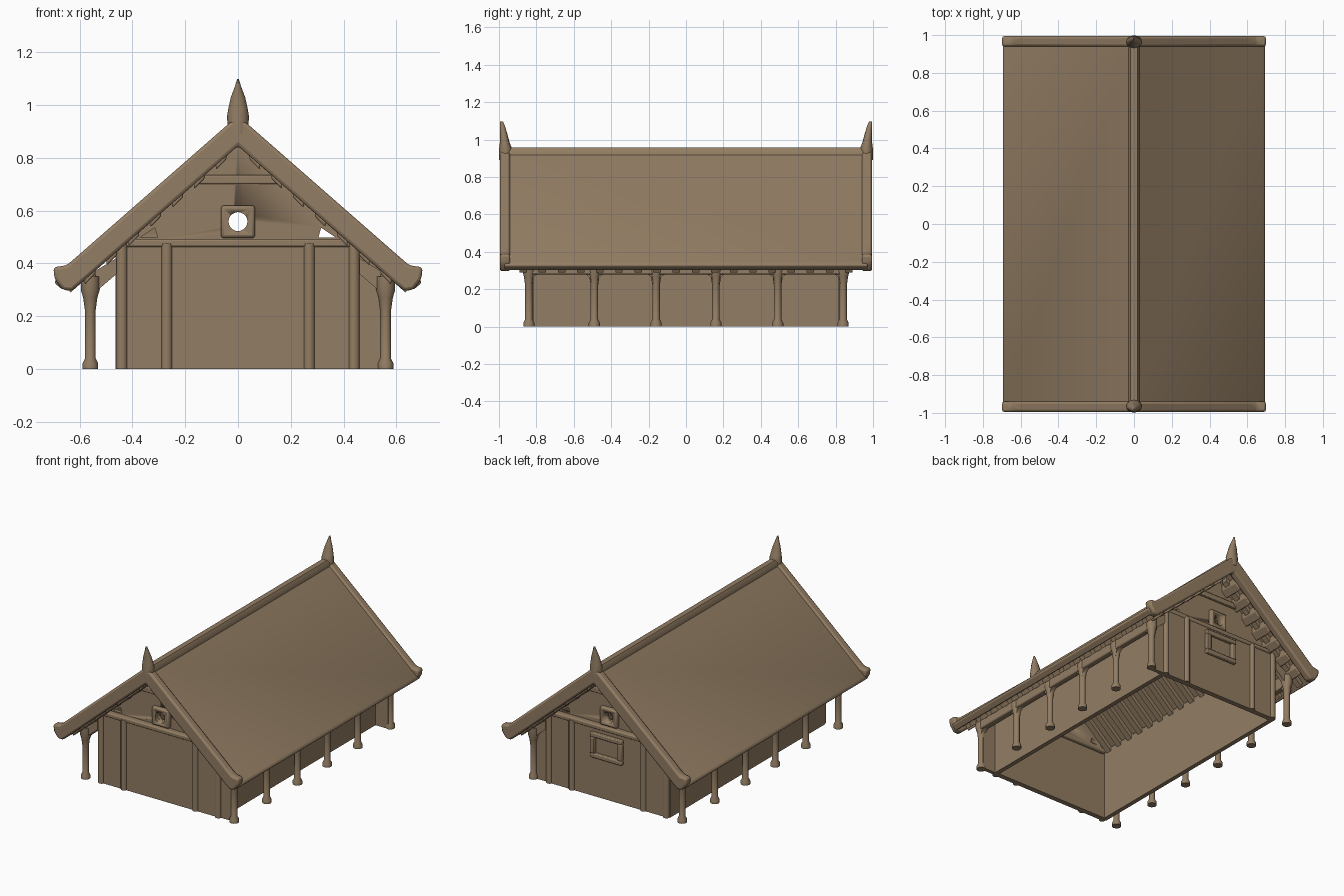
import bpy, bmesh, math
from mathutils import Vector

if "Cube" in bpy.data.objects:
    bpy.data.objects.remove(bpy.data.objects["Cube"])

wood = bpy.data.materials.new("weathered_wood")
wood.diffuse_color = (0.29, 0.205, 0.125, 1)
wood.use_nodes = True
wood.node_tree.nodes["Principled BSDF"].inputs["Base Color"].default_value = wood.diffuse_color
SLOPE = 0.875


def roof_z(x, drop=0.0):
    return 0.945 - SLOPE * abs(x) - drop


def finish(name, bm, bevel=0.0):
    bmesh.ops.recalc_face_normals(bm, faces=bm.faces)
    me = bpy.data.meshes.new(name)
    bm.to_mesh(me)
    bm.free()
    me.materials.append(wood)
    ob = bpy.data.objects.new(name, me)
    bpy.context.collection.objects.link(ob)
    if bevel:
        m = ob.modifiers.new("soft_edges", 'BEVEL')
        m.width, m.segments, m.limit_method = bevel, 2, 'ANGLE'
    bpy.context.view_layer.objects.active = ob
    ob.select_set(True)
    bpy.ops.object.shade_smooth_by_angle(angle=math.radians(40))
    ob.select_set(False)
    return ob


def add_prism(bm, pts, a, b, axis='y'):
    # outline in xz pushed along y, or in yz pushed along x
    def at(p, t):
        return (p[0], t, p[1]) if axis == 'y' else (t, p[0], p[1])
    lo = [bm.verts.new(at(p, a)) for p in pts]
    hi = [bm.verts.new(at(p, b)) for p in pts]
    bm.faces.new(lo)
    bm.faces.new(hi[::-1])
    for i in range(len(pts)):
        j = (i + 1) % len(pts)
        bm.faces.new((lo[i], lo[j], hi[j], hi[i]))


def prism(name, pts, a, b, axis='y', bevel=0.0):
    bm = bmesh.new()
    add_prism(bm, pts, a, b, axis)
    return finish(name, bm, bevel)


def rect(x0, x1, z0, z1):
    return [(x0, z0), (x1, z0), (x1, z1), (x0, z1)]


def add_rings(bm, rings, n):
    # stacked elliptical rings: (cx, cy, z, rx, ry)
    loops = []
    for cx, cy, z, rx, ry in rings:
        loops.append([bm.verts.new((cx + rx * math.cos(math.tau * k / n),
                                    cy + ry * math.sin(math.tau * k / n), z)) for k in range(n)])
    for l0, l1 in zip(loops, loops[1:]):
        for k in range(n):
            m = (k + 1) % n
            bm.faces.new((l0[k], l0[m], l1[m], l1[k]))
    bm.faces.new(loops[0])
    bm.faces.new(loops[-1])


def cut(target, cutter):
    cutter.hide_render = True
    cutter.display_type = 'WIRE'
    m = target.modifiers.new("opening", 'BOOLEAN')
    m.operation, m.object, m.solver = 'DIFFERENCE', cutter, 'EXACT'


# Roof slabs and ridge
right = [(0, 0.945), (0.69, roof_z(0.69)), (0.695, 0.325), (0.665, 0.3)]
left = [(-x, z) for x, z in right[:0:-1]]
prism("roof", right + [(0, 0.88)] + left, -0.97, 0.97, bevel=0.006)
prism("ridge_beam", [(-0.032, 0.9), (0.032, 0.9), (0.032, 0.935), (0.018, 0.957),
                     (-0.018, 0.957), (-0.032, 0.935)], -0.985, 0.985)

# Gable edge boards with upturned tips
half = [(0, 0.96), (0.6, 0.435), (0.65, 0.392), (0.7, 0.385), (0.695, 0.34),
        (0.665, 0.3), (0.63, 0.295), (0.595, 0.325)]
mirror = [(-x, z) for x, z in half[:0:-1]]
for end, s in (("front", -1), ("back", 1)):
    prism(end + "_gable_board", half + [(0, 0.845)] + mirror, s * 0.94, s * 0.995, bevel=0.012)

    # Horn finial
    bm = bmesh.new()
    add_rings(bm, [(0, s * 0.965, z, rx, ry) if z < 0.97 else (0, s * (0.995 - ry), z, rx, ry)
                   for z, rx, ry in ((0.89, 0.036, 0.034), (0.955, 0.042, 0.034), (0.985, 0.037, 0.026),
                                     (1.03, 0.027, 0.02), (1.07, 0.012, 0.014), (1.098, 0.003, 0.008))], 12)
    finish(end + "_finial", bm)

# Rafters under both slopes
bm = bmesh.new()
for sx in (-1, 1):
    for i in range(18):
        y = -0.87 + i * 1.74 / 17
        pts = [(sx * 0.02, roof_z(0.02, 0.05)), (sx * 0.655, roof_z(0.655, 0.05)),
               (sx * 0.635, roof_z(0.635, 0.1)), (sx * 0.02, roof_z(0.02, 0.1))]
        add_prism(bm, pts, y - 0.02, y + 0.02)
finish("rafters", bm)

# Purlin ends below the gable overhang
bm = bmesh.new()
for sx in (-1, 1):
    for sy in (-1, 1):
        for i in range(7):
            x = 0.07 + i * 0.083
            pts = [(sx * (x + d), roof_z(x + d, o)) for d, o in
                   ((-0.022, 0.05), (0.022, 0.05), (0.012, 0.118), (-0.028, 0.112))]
            add_prism(bm, pts, sy * 0.79, sy * 0.95)
finish("purlin_ends", bm, 0.006)

# Long walls, wall plates
for side, s in (("left", -1), ("right", 1)):
    prism(side + "_long_wall", [(s * 0.435, 0), (s * 0.465, 0), (s * 0.465, 0.47), (s * 0.435, 0.49)],
          -0.83, 0.83)
    prism(side + "_wall_plate", rect(*sorted((s * 0.54, s * 0.585)), 0.28, 0.365), -0.86, 0.86, bevel=0.008)

    # Aisle posts with flared feet and heads, plus arched braces
    bm = bmesh.new()
    br = bmesh.new()
    ys = [-0.84, -0.49, -0.16, 0.16, 0.49, 0.84]
    for y in ys:
        add_rings(bm, [(s * 0.56, y, z, r, r) for z, r in
                       ((0, 0.03), (0.02, 0.03), (0.04, 0.02), (0.22, 0.02), (0.27, 0.027), (0.3, 0.036), (0.35, 0.036))], 12)
        for d in (-1, 1):
            if abs(y + d * 0.1) > 0.88:
                continue
            arc = [(y + d * (0.07 - 0.055 * math.cos(a)), 0.23 + 0.055 * math.sin(a))
                   for a in [math.pi / 2 * k / 5 for k in range(6)]]
            add_prism(br, [(y, 0.23)] + arc + [(y + d * 0.07, 0.3), (y, 0.3)],
                      s * 0.545, s * 0.575, 'x')
        # bracket from post to wall
        add_prism(br, [(s * 0.55, 0.24), (s * 0.53, 0.3), (s * 0.46, 0.36), (s * 0.46, 0.42),
                       (s * 0.56, 0.36)], y - 0.014, y + 0.014)
    finish(side + "_aisle_posts", bm)
    finish(side + "_braces", br)

for end, s in (("front", -1), ("back", 1)):
    # Lower gable wall and closed right aisle end
    prism(end + "_lower_wall", [(-0.46, 0), (0.46, 0), (0.46, 0.47), (0.43, 0.49), (-0.43, 0.49), (-0.46, 0.47)],
          s * 0.81, s * 0.845)
    prism(end + "_aisle_panel", [(0.45, 0), (0.56, 0), (0.56, 0.37), (0.45, 0.47)], s * 0.815, s * 0.84)

    # Upper gable wall with round smoke hole and corner gaps
    upper = prism(end + "_upper_gable", [(-0.43, 0.47), (0.43, 0.47), (0.43, 0.5), (0, 0.875), (-0.43, 0.5)],
                  s * 0.79, s * 0.815)
    frame = prism(end + "_smoke_hole_frame", rect(-0.065, 0.065, 0.495, 0.62), s * 0.785, s * 0.84, bevel=0.012)
    hole = prism(end + "_hole_cutter", [(0.036 * math.cos(math.tau * k / 20), 0.558 + 0.036 * math.sin(math.tau * k / 20))
                                        for k in range(20)], s * 0.7, s * 0.92)
    cut(upper, hole)
    cut(frame, hole)
    for sx in (-1, 1):
        if sx < 0 and s > 0:
            continue
        gap = prism(end + "_gap_cutter", [(sx * 0.305, 0.498), (sx * 0.37, 0.498), (sx * 0.315, 0.535)],
                    s * 0.7, s * 0.92)
        cut(upper, gap)

    # Tie beam, collar beam and wall uprights
    prism(end + "_tie_beam", rect(-0.43, 0.43, 0.462, 0.492), s * 0.79, s * 0.852, bevel=0.008)
    prism(end + "_collar_beam", [(-0.17, 0.7), (0.17, 0.7), (0.15, 0.735), (-0.15, 0.735)],
          s * 0.79, s * 0.835, bevel=0.006)
    bm = bmesh.new()
    for x in (-0.44, -0.27, 0.27, 0.44):
        add_rings(bm, [(x, s * 0.838, z, 0.022, 0.022) for z in (0, 0.475)], 12)
    finish(end + "_wall_uprights", bm)

# Framed window on the back wall
bm = bmesh.new()
for r in ((-0.12, 0.12, 0.27, 0.3), (-0.12, 0.12, 0.41, 0.44), (-0.12, -0.085, 0.3, 0.41), (0.085, 0.12, 0.3, 0.41)):
    add_prism(bm, rect(*r), 0.835, 0.868)
finish("back_window_frame", bm, 0.006)
